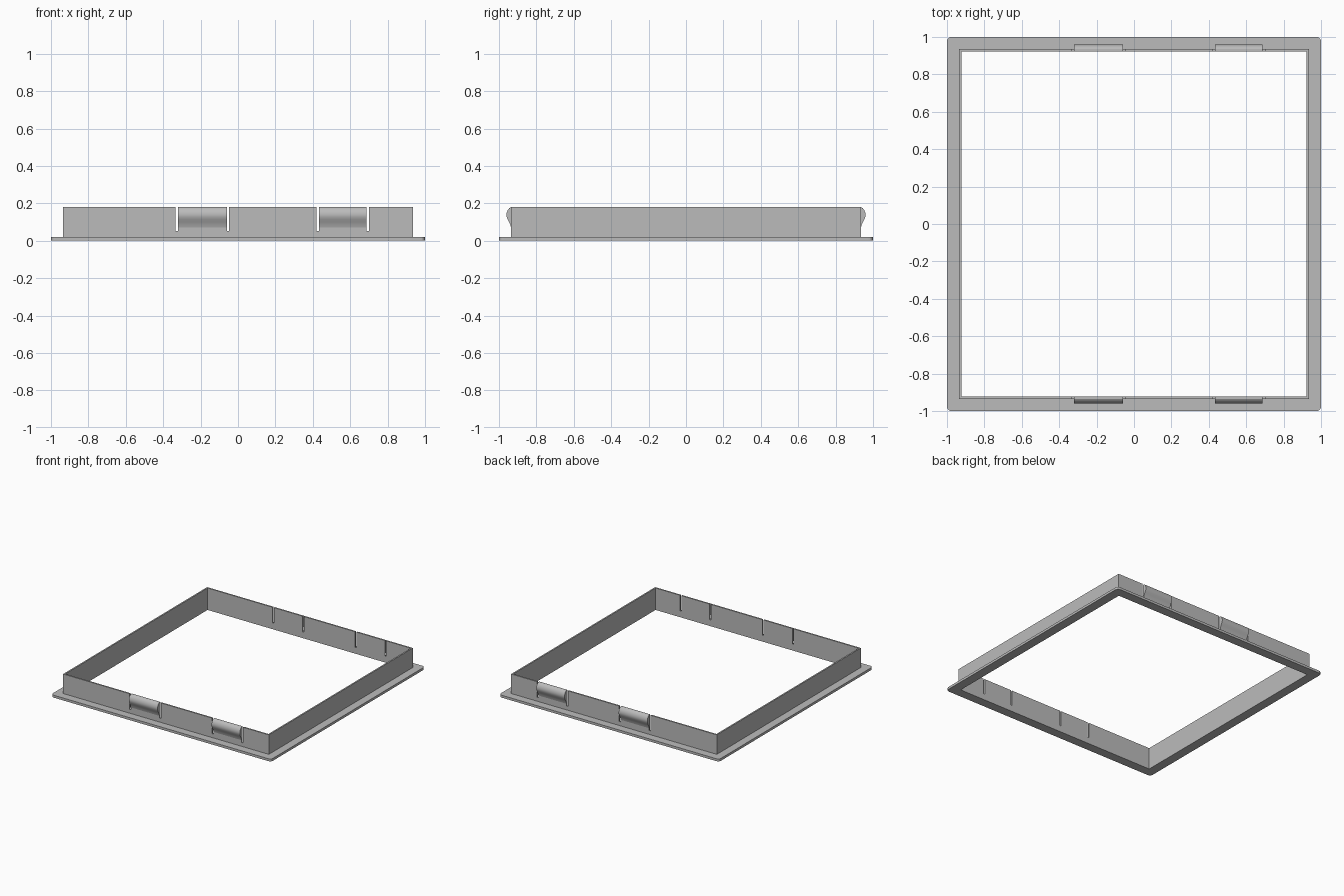
import bpy
import bmesh
from mathutils import Matrix

cube = bpy.data.objects.get("Cube")
if cube:
    bpy.data.objects.remove(cube, do_unlink=True)

grey = bpy.data.materials.new("mid grey")
grey.use_nodes = True
COLOR = (0.5, 0.5, 0.5, 1)
grey.diffuse_color = COLOR
grey.node_tree.nodes["Principled BSDF"].inputs["Base Color"].default_value = COLOR

INNER, OUTER, TOP = 0.923, 0.935, 0.18
SLOT_FLOOR, SLOT = 0.052, 0.013
TABS = [(-0.32, -0.06), (0.432, 0.688)]


def make_object(name, bm):
    bmesh.ops.recalc_face_normals(bm, faces=bm.faces[:])
    mesh = bpy.data.meshes.new(name)
    bm.to_mesh(mesh)
    bm.free()
    mesh.materials.append(grey)
    obj = bpy.data.objects.new(name, mesh)
    bpy.context.collection.objects.link(obj)
    return obj


def activate(obj):
    bpy.ops.object.select_all(action='DESELECT')
    obj.select_set(True)
    bpy.context.view_layer.objects.active = obj


# Frame: L-shaped section swept around a square
section = [(1, 0), (1, 0.02), (OUTER, 0.02), (OUTER, TOP), (INNER, TOP), (INNER, 0)]
bm = bmesh.new()
corners = [(-1, -1), (1, -1), (1, 1), (-1, 1)]
loops = [[bm.verts.new((sx * r, sy * r, z)) for sx, sy in corners] for r, z in section]
for k, low in enumerate(loops):
    high = loops[(k + 1) % len(loops)]
    for i in range(4):
        j = (i + 1) % 4
        bm.faces.new((low[i], low[j], high[j], high[i]))
# Rounded corners of the flange
rim = [bm.edges.get((loops[0][i], loops[1][i])) for i in range(4)]
bmesh.ops.bevel(bm, geom=rim, offset=0.025, segments=5, profile=0.5, affect='EDGES')
frame = make_object("frame", bm)

# Slots on both sides of each spring tab, through front and back walls
bm = bmesh.new()
for x0, x1 in TABS:
    for x in (x0 - SLOT / 2, x1 + SLOT / 2):
        for y in (-0.93, 0.93):
            place = Matrix.Translation((x, y, SLOT_FLOOR + 0.1)) @ Matrix.Diagonal((SLOT, 0.06, 0.2, 1))
            bmesh.ops.create_cube(bm, size=1, matrix=place)
cutter = make_object("slot_cutter", bm)
cutter.hide_render = True
mod = frame.modifiers.new("slots", 'BOOLEAN')
mod.operation = 'DIFFERENCE'
mod.solver = 'EXACT'
mod.object = cutter
activate(frame)
bpy.ops.object.modifier_apply(modifier=mod.name)
bpy.data.objects.remove(cutter, do_unlink=True)

# Snap bulges on the outside of each tab
bulge = [(0, 0.07), (0.004, 0.085), (0.011, 0.1), (0.019, 0.115), (0.024, 0.128),
         (0.025, 0.14), (0.023, 0.152), (0.018, 0.164), (0.01, 0.174), (0, TOP)]
for side, sy in (("front", -1), ("back", 1)):
    for part, (x0, x1) in zip(("right", "left"), TABS):
        bm = bmesh.new()
        ends = [[bm.verts.new((x, sy * (OUTER + d), z)) for d, z in bulge] for x in (x0, x1)]
        for end in ends:
            bm.faces.new(end)
        for i in range(len(bulge) - 1):
            bm.faces.new((ends[0][i], ends[0][i + 1], ends[1][i + 1], ends[1][i]))
        bm.faces.new((ends[0][-1], ends[0][0], ends[1][0], ends[1][-1]))
        activate(make_object(f"{side}_{part}_snap", bm))
        bpy.ops.object.shade_smooth_by_angle()
